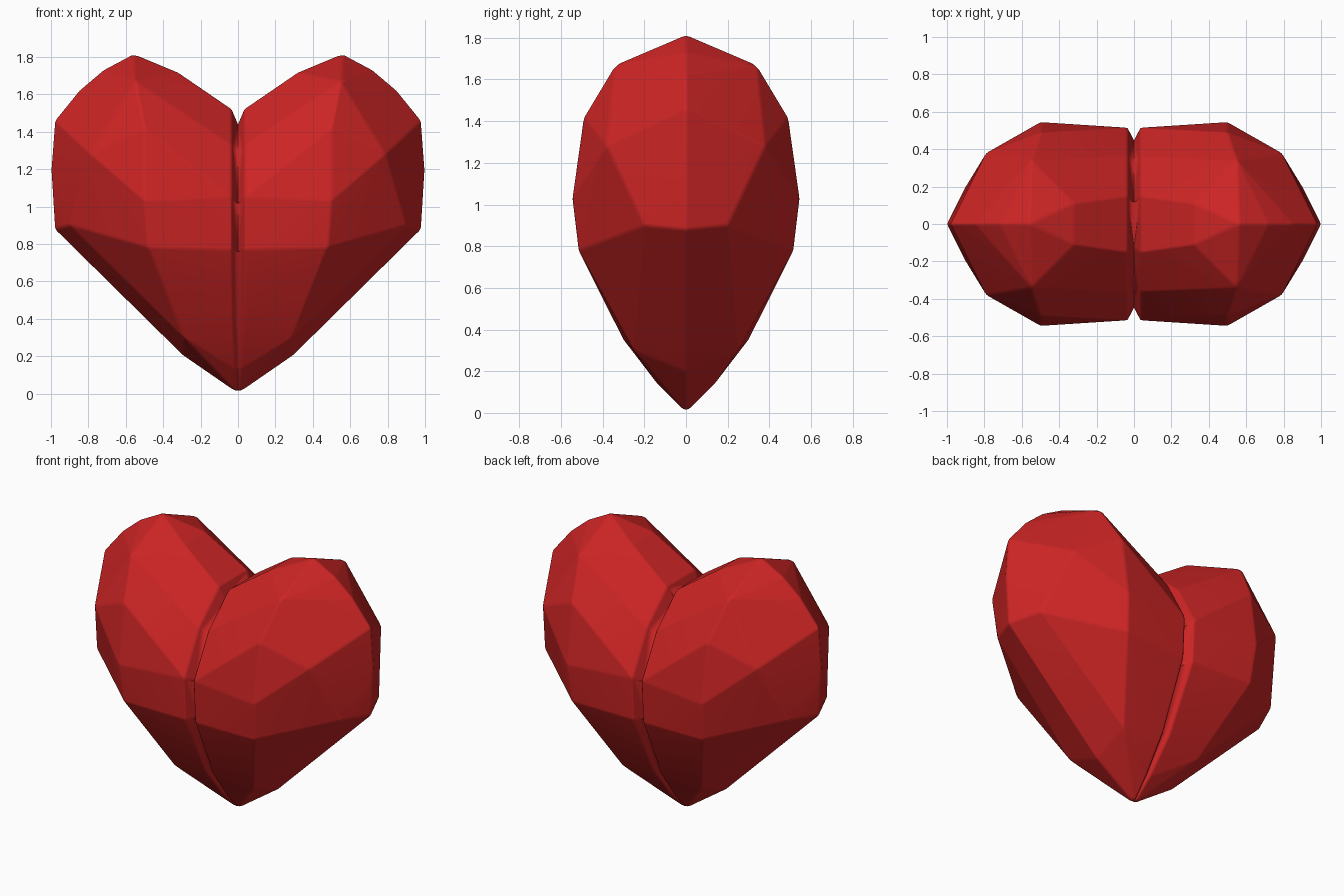
import bpy, bmesh

if "Cube" in bpy.data.objects:
    bpy.data.objects.remove(bpy.data.objects["Cube"])

red = bpy.data.materials.new("deep red")
red.diffuse_color = (0.61, 0.018, 0.018, 1)
red.use_nodes = True
red.node_tree.nodes["Principled BSDF"].inputs["Base Color"].default_value = red.diffuse_color

# outer ridge of one lobe (x, z), lying on the y = 0 plane
ridge = [(0.56, 1.815), (0.72, 1.73), (0.85, 1.62), (0.98, 1.46), (1.0, 1.2),
         (0.98, 0.88), (0.29, 0.2), (0, 0)]
# facet corners of one lobe, used on front and back
corners = [(0.32, 0.11, 1.715), (0.55, 0.34, 1.67), (0.5, 0.49, 1.42),
           (0.5, 0.545, 1.03), (0.48, 0.515, 0.78), (0.79, 0.38, 1.28),
           (0.9, 0.2, 0.9), (0.46, 0.4, 0.64), (0.29, 0.25, 0.3)]
# lip of the central groove (x, y, z) and depth of the groove behind it
lip = [(0.035, 0.15, 1.52), (0.035, 0.36, 1.33), (0.035, 0.515, 1.05),
       (0.035, 0.5, 0.77), (0.025, 0.3, 0.35), (0.012, 0.13, 0.13)]

points = [(x, 0, z) for x, z in ridge]
for s in (-1, 1):
    points += [(x, s * y, z) for x, y, z in corners + lip]
    # groove floor, pulled toward the lobe centre
    points += [(0, s * y * 0.87, 0.9 + (z - 0.9) * (0.87 if z > 0.9 else 0.98))
               for x, y, z in lip]

# one faceted lobe
bm = bmesh.new()
verts = [bm.verts.new(p) for p in points]
hull = bmesh.ops.convex_hull(bm, input=verts)
loose = [v for v in bm.verts if not v.link_faces]
bmesh.ops.delete(bm, geom=loose, context='VERTS')
# open the hidden inner side so both lobes join at the groove floor
inner = [f for f in bm.faces if all(abs(v.co.x) < 1e-4 for v in f.verts)]
bmesh.ops.delete(bm, geom=inner, context='FACES')
bmesh.ops.recalc_face_normals(bm, faces=bm.faces)
if sum(f.normal.x * f.calc_area() for f in bm.faces) < 0:
    bmesh.ops.reverse_faces(bm, faces=bm.faces)
mesh = bpy.data.meshes.new("heart")
bm.to_mesh(mesh)
bm.free()
mesh.materials.append(red)

heart = bpy.data.objects.new("heart", mesh)
bpy.context.collection.objects.link(heart)
bpy.context.view_layer.objects.active = heart
heart.select_set(True)

# slightly softened facet edges, then the second lobe
bevel = heart.modifiers.new("soft edges", 'BEVEL')
bevel.width = 0.012
bevel.segments = 2
bevel.limit_method = 'ANGLE'
bevel.angle_limit = 0.15
bevel.harden_normals = True
mirror = heart.modifiers.new("second lobe", 'MIRROR')
mirror.use_clip = True
bpy.ops.object.shade_smooth()
